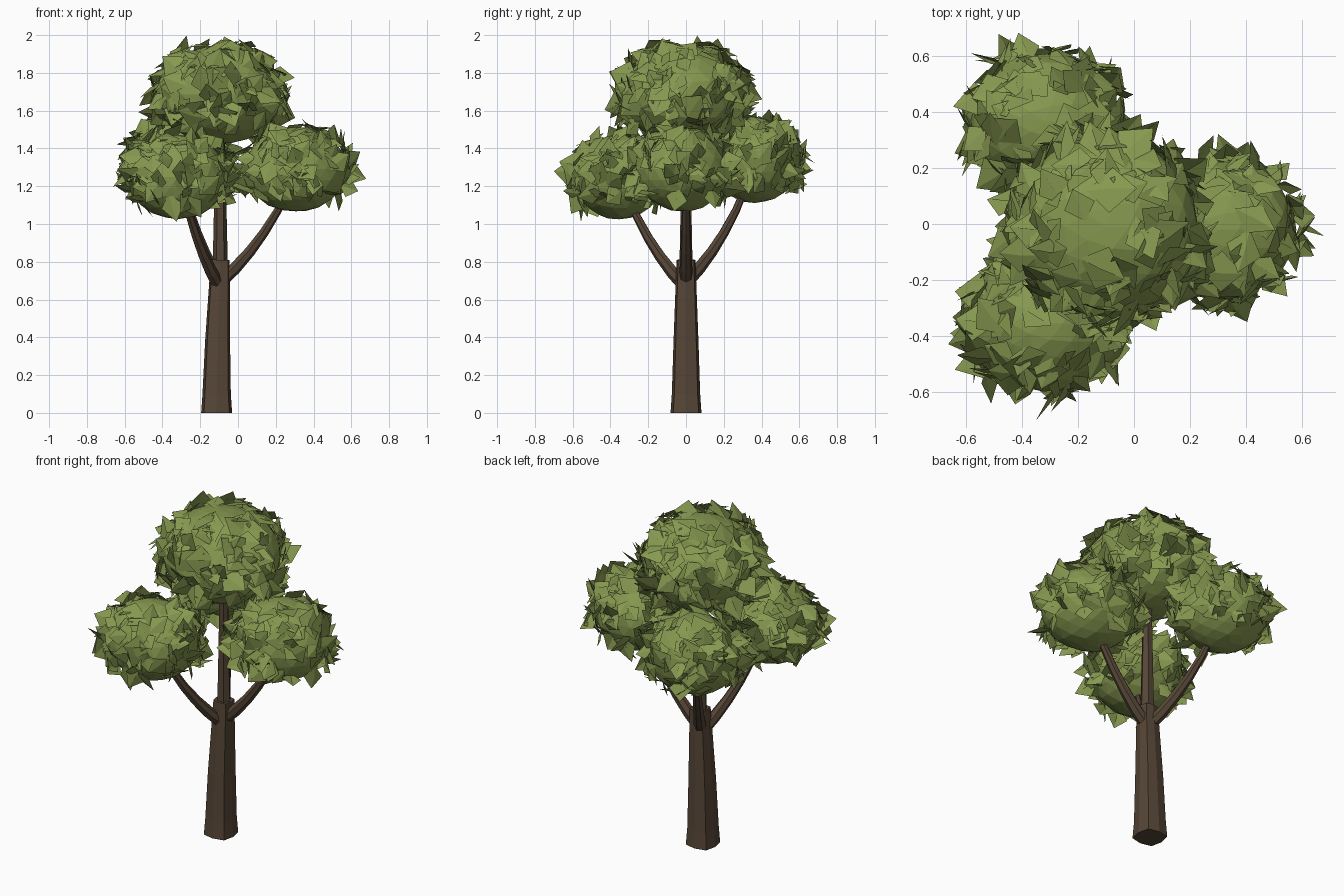
import bpy, bmesh, math, random
from mathutils import Vector

if "Cube" in bpy.data.objects:
    bpy.data.objects.remove(bpy.data.objects["Cube"])

random.seed(5)


def material(name, rgb):
    m = bpy.data.materials.new(name)
    m.diffuse_color = (*rgb, 1)
    m.use_nodes = True
    m.node_tree.nodes["Principled BSDF"].inputs["Base Color"].default_value = m.diffuse_color
    return m


bark = material("brown_bark", (0.092, 0.060, 0.037))
green = material("leaf_green", (0.24, 0.315, 0.08))


def finish(bm, name, mat):
    me = bpy.data.meshes.new(name)
    bm.to_mesh(me)
    bm.free()
    me.materials.append(mat)
    ob = bpy.data.objects.new(name, me)
    bpy.context.collection.objects.link(ob)
    return ob


# Tapered tube through (point, radius) pairs; corner > 1 pushes every second edge out
def limb(name, path, sides, corner=1.0):
    bm = bmesh.new()
    pts = [Vector(p) for p, r in path]
    rings = []
    for i, (p, r) in enumerate(path):
        d = (pts[min(i + 1, len(pts) - 1)] - pts[max(i - 1, 0)]).normalized()
        u = Vector((0, 1, 0)).cross(d).normalized()
        v = d.cross(u)
        ring = []
        for k in range(sides):
            a = math.tau * k / sides
            q = r * (corner if k % 2 else 1)
            ring.append(bm.verts.new(pts[i] + q * (math.cos(a) * u + math.sin(a) * v)))
        rings.append(ring)
    for a, b in zip(rings, rings[1:]):
        for k in range(sides):
            n = (k + 1) % sides
            bm.faces.new((a[k], a[n], b[n], b[k]))
    bm.faces.new(rings[0][::-1])
    bm.faces.new(rings[-1])
    bmesh.ops.recalc_face_normals(bm, faces=bm.faces)
    return finish(bm, name, bark)


# Trunk with a flared, squarish foot, and the thinner leader above it
limb("trunk", [((-0.113, 0, 0), 0.082), ((-0.113, 0, 0.10), 0.075),
               ((-0.108, 0, 0.38), 0.066), ((-0.094, 0, 0.81), 0.050)], 8, 1.16)
limb("leader", [((-0.094, 0, 0.70), 0.042), ((-0.094, 0, 1.00), 0.035),
                ((-0.095, 0, 1.55), 0.024)], 6)

# Three branches curving outward and up
for name, deg, lift in (("right_branch", 0, 0.01), ("back_branch", 121, 0.01),
                        ("front_branch", 239, -0.015)):
    c, s = math.cos(math.radians(deg)), math.sin(math.radians(deg))
    path = []
    for out, z, r in ((0.02, 0.70, 0.036), (0.08, 0.755, 0.034), (0.16, 0.845, 0.030),
                      (0.235, 0.945, 0.026), (0.31, 1.065, 0.022), (0.37, 1.19, 0.018)):
        path.append(((-0.098 + c * out, s * out, z + lift), r))
    limb(name, path, 7)


# Leaf clump: faceted ellipsoid core with scattered folded pointed leaves
def clump(name, centre, radii, count, leaf):
    centre, radii = Vector(centre), Vector(radii)
    bm = bmesh.new()
    bmesh.ops.create_icosphere(bm, subdivisions=3, radius=1)
    for v in bm.verts:
        v.co = centre + v.co * radii * random.uniform(0.985, 1.015)
    for i in range(count):
        # loose spread, sparse at the crown and bare underneath
        h = 0.93 - 1.5 * (i + random.random()) / count + random.uniform(-0.1, 0.06)
        a = i * 2.39996 + random.uniform(-0.5, 0.5)
        w = math.sqrt(max(0, 1 - h * h))
        unit = Vector((w * math.cos(a), w * math.sin(a), h))
        n = Vector([unit[k] / radii[k] for k in range(3)]).normalized()
        rnd = Vector([random.gauss(0, 1) for _ in range(3)])
        t = (rnd - rnd.dot(n) * n).normalized()
        # leaves lie flatter near the crown
        tilt = math.radians(random.uniform(4, 58 - 26 * max(0, h)))
        along = t * math.cos(tilt) + n * math.sin(tilt)
        side = n.cross(t).normalized()
        up = along.cross(side)
        if up.dot(n) < 0:
            up = -up
        side = (side + up * random.uniform(-0.4, 0.4)).normalized()
        size = leaf * random.uniform(0.75, 1.25)
        half = size * random.uniform(0.34, 0.48)
        base = centre + unit * radii - along * size * 0.28 + n * 0.010
        fold = up * size * 0.04
        root = bm.verts.new(base)
        tip = bm.verts.new(base + along * size - fold)
        mid = bm.verts.new(base + along * size * 0.5 + fold)
        left = bm.verts.new(base + along * size * 0.50 + side * half - fold)
        right = bm.verts.new(base + along * size * 0.45 - side * half - fold)
        for loop in ((root, right, tip, mid), (root, mid, tip, left)):
            f = bm.faces.new(loop)
            f.normal_update()
            if f.normal.dot(n) < 0:
                f.normal_flip()
    return finish(bm, name, green)


clump("top_foliage", (-0.10, -0.01, 1.685), (0.33, 0.32, 0.263), 190, 0.15)
clump("right_foliage", (0.305, -0.02, 1.29), (0.272, 0.25, 0.225), 145, 0.135)
clump("front_foliage", (-0.32, -0.355, 1.248), (0.262, 0.24, 0.223), 145, 0.135)
clump("back_foliage", (-0.315, 0.365, 1.335), (0.265, 0.24, 0.222), 145, 0.135)
